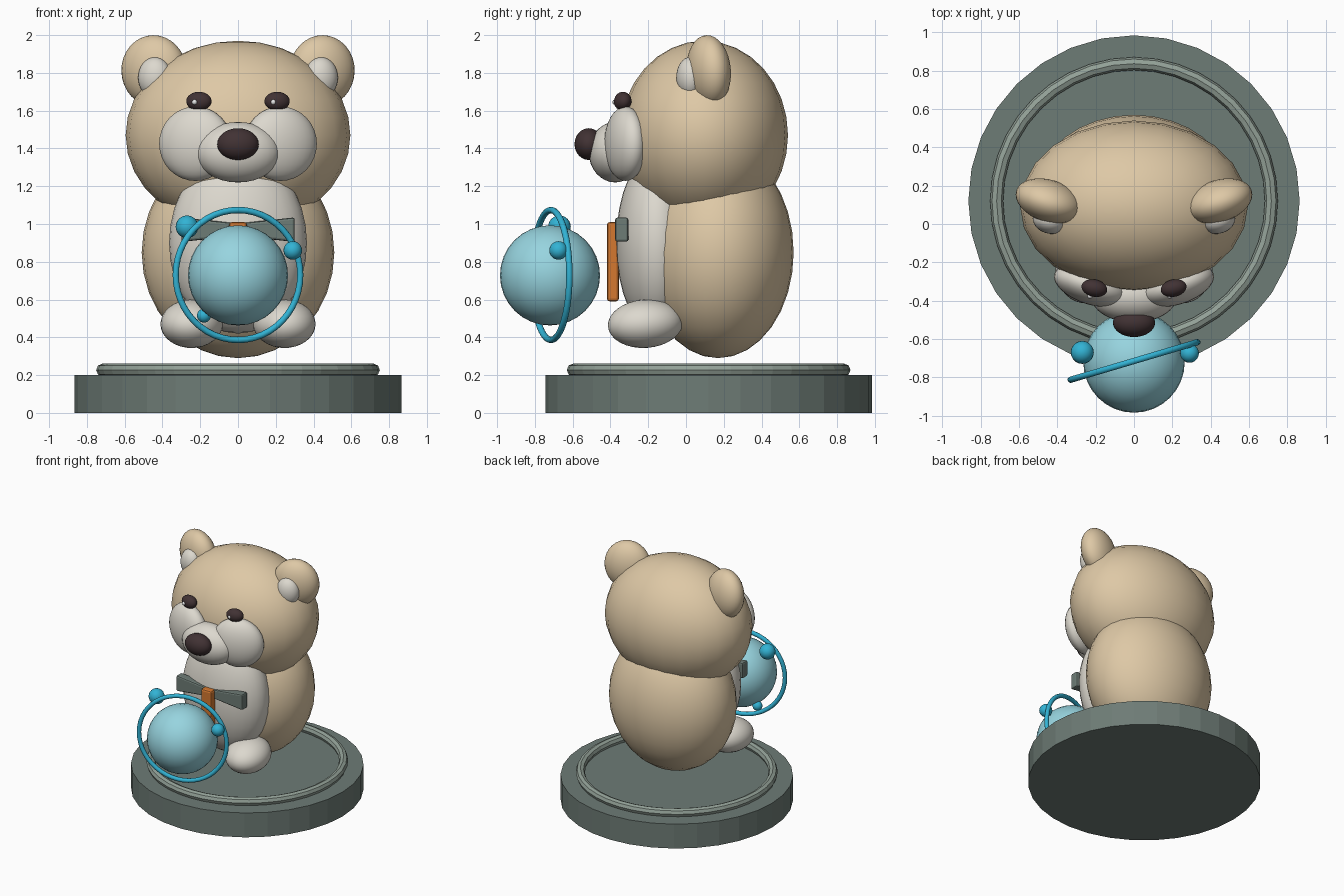
import bpy, bmesh, math
from mathutils import Vector

if "Cube" in bpy.data.objects:
    bpy.data.objects.remove(bpy.data.objects["Cube"])


def material(name, r, g, b):
    m = bpy.data.materials.new(name)
    m.diffuse_color = (r, g, b, 1)
    m.use_nodes = True
    m.node_tree.nodes["Principled BSDF"].inputs["Base Color"].default_value = m.diffuse_color
    return m


TAN = material("tan_fur", 0.73, 0.58, 0.38)
CREAM = material("cream_fur", 0.72, 0.69, 0.62)
DARK = material("dark_brown", 0.053, 0.032, 0.034)
GREY = material("grey_green", 0.155, 0.20, 0.18)
RIM = material("pale_grey_green", 0.29, 0.355, 0.31)
PALE_BLUE = material("pale_blue", 0.31, 0.66, 0.74)
BLUE = material("bright_blue", 0.032, 0.45, 0.66)
ORANGE = material("orange", 0.66, 0.19, 0.03)
WHITE = material("white", 0.9, 0.9, 0.9)


def finish(name, mat, smooth_angle=None):
    ob = bpy.context.object
    ob.name = name
    ob.data.materials.append(mat)
    if smooth_angle:
        bpy.ops.object.shade_smooth_by_angle(angle=math.radians(smooth_angle))
    return ob


def ball(name, mat, centre, size, rot=(0, 0, 0), seg=32, rings=16):
    """Smooth ellipsoid; rot is in degrees."""
    bpy.ops.mesh.primitive_uv_sphere_add(segments=seg, ring_count=rings, radius=1, location=centre,
                                         rotation=[math.radians(a) for a in rot])
    bpy.context.object.scale = size
    bpy.ops.object.transform_apply(location=False, rotation=False, scale=True)
    return finish(name, mat, 60)


def torus(name, mat, centre, major, minor, seg, sides, rot=(0, 0, 0), smooth=None):
    bpy.ops.mesh.primitive_torus_add(location=centre, rotation=[math.radians(a) for a in rot],
                                     major_radius=major, minor_radius=minor,
                                     major_segments=seg, minor_segments=sides)
    return finish(name, mat, smooth)


def pair(name, mat, centre, size, rot=(0, 0, 0), **kw):
    """Ellipsoid on both sides of x = 0."""
    x, y, z = centre
    a, b, c = rot
    for side, s in (("right", 1), ("left", -1)):
        ball(f"{side}_{name}", mat, (s * x, y, z), size, (a, s * b, s * c), **kw)


def bevel(ob, width):
    mod = ob.modifiers.new("rounding", 'BEVEL')
    mod.width = width
    mod.segments = 2


# Round base with raised rim
bpy.ops.mesh.primitive_cylinder_add(vertices=32, radius=0.865, depth=0.2, location=(0, 0.12, 0.1))
finish("base", GREY)
torus("base_rim", RIM, (0, 0.12, 0.227), 0.717, 0.034, 40, 8)

# Body, belly and feet
ball("body", TAN, (0, 0.17, 0.85), (0.51, 0.40, 0.56))
ball("belly", CREAM, (0, -0.15, 0.90), (0.365, 0.22, 0.48))
pair("foot", CREAM, (0.245, -0.215, 0.472), (0.165, 0.20, 0.128), (4, 0, 8))

# Head, ears and face
ball("head", TAN, (0, 0.095, 1.47), (0.595, 0.445, 0.50), seg=24, rings=16)
pair("ear", TAN, (0.445, 0.12, 1.81), (0.178, 0.11, 0.19), (4, 0, 18))
pair("inner_ear", CREAM, (0.44, 0.02, 1.775), (0.09, 0.07, 0.108), (0, 0, 15))
pair("cheek", CREAM, (0.225, -0.32, 1.425), (0.20, 0.10, 0.197), (0, 0, 18))
ball("muzzle", CREAM, (0, -0.375, 1.38), (0.225, 0.14, 0.16))
ball("nose", DARK, (0, -0.515, 1.423), (0.11, 0.075, 0.084))
pair("eye", DARK, (0.207, -0.335, 1.65), (0.068, 0.045, 0.05), (-10, 0, 12))
for name, x in (("right_eye_glint", 0.187), ("left_eye_glint", -0.23)):
    ball(name, WHITE, (x, -0.376, 1.645), (0.014, 0.014, 0.014), seg=12, rings=8)


# Bow: two wedges that widen away from the knot
def bow_half(name, s):
    bm = bmesh.new()
    bmesh.ops.create_cube(bm, size=1)
    for v in bm.verts:
        outer = v.co.x > 0
        v.co = Vector((0.30 if outer else 0.02,
                       v.co.y * 0.07,
                       v.co.z * (0.13 if outer else 0.07)))
        v.co.x *= s
    bmesh.ops.recalc_face_normals(bm, faces=bm.faces)
    me = bpy.data.meshes.new(name)
    bm.to_mesh(me)
    bm.free()
    ob = bpy.data.objects.new(name, me)
    ob.location = (0, -0.34, 0.97)
    bpy.context.collection.objects.link(ob)
    me.materials.append(GREY)
    bevel(ob, 0.012)


bow_half("right_bow", 1)
bow_half("left_bow", -1)

# Hanging strip below the bow
bpy.ops.mesh.primitive_cube_add(size=1, location=(0, -0.387, 0.80))
bpy.context.object.scale = (0.095, 0.063, 0.42)
bpy.ops.object.transform_apply(location=False, rotation=False, scale=True)
bevel(finish("strip", ORANGE), 0.015)

# Globe with its ring and small moons
ball("globe", PALE_BLUE, (0, -0.72, 0.728), (0.265, 0.265, 0.265))
torus("globe_ring", BLUE, (0, -0.715, 0.73), 0.344, 0.017, 48, 10, (90, 0, 16.5), 60)
for name, x, y, z, r in (("large_moon", -0.27, -0.67, 0.985, 0.06),
                         ("medium_moon", 0.29, -0.675, 0.86, 0.049),
                         ("small_moon", -0.18, -0.67, 0.515, 0.037)):
    ball(name, BLUE, (x, y, z), (r, r, r), seg=20, rings=12)
